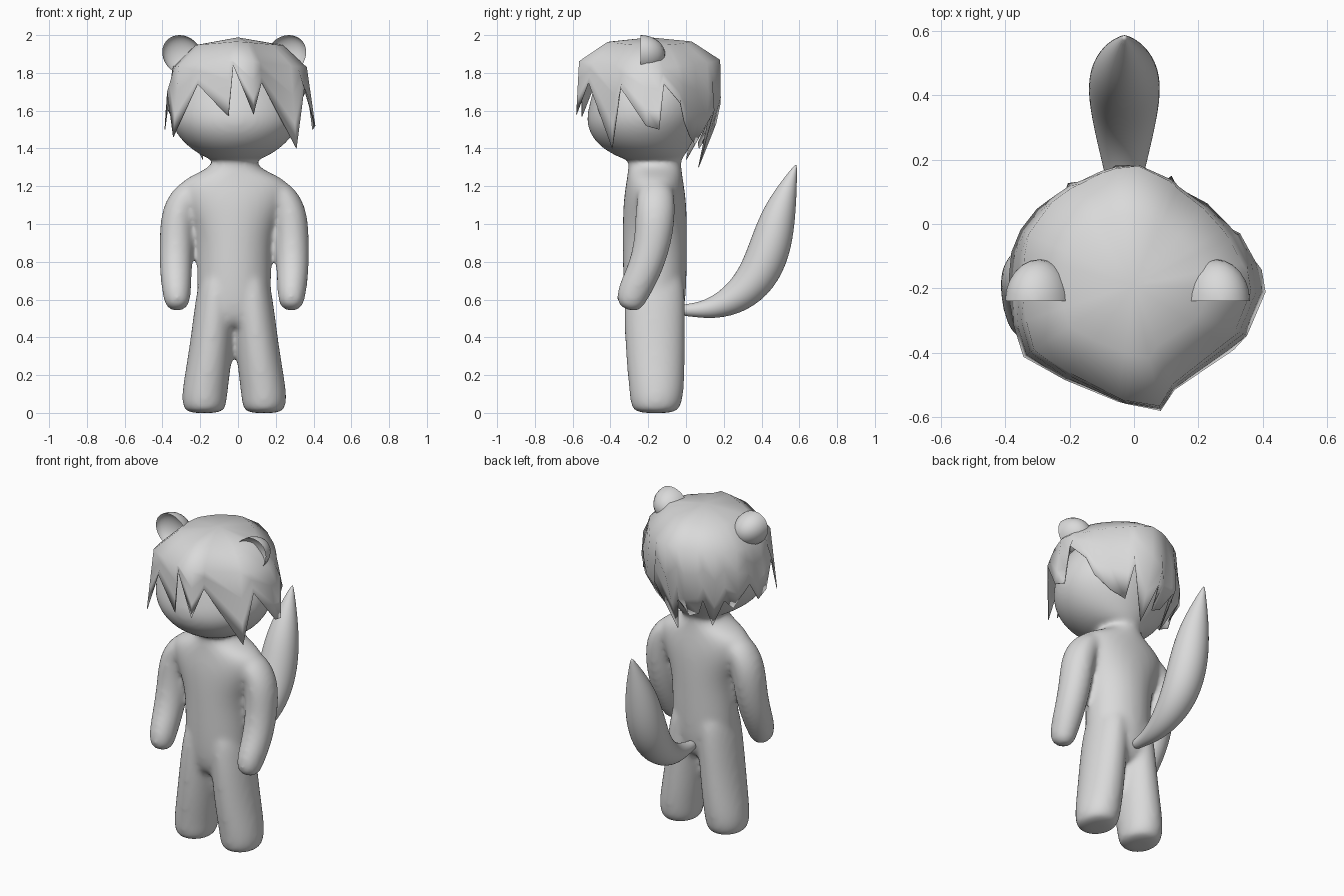
import bpy, bmesh
from math import sin, cos, pi, radians
from mathutils import Vector

cube = bpy.data.objects.get("Cube")
if cube:
    bpy.data.objects.remove(cube, do_unlink=True)

grey = bpy.data.materials.new("plain_grey")
grey.use_nodes = True
grey.diffuse_color = (0.7, 0.7, 0.7, 1)
grey.node_tree.nodes["Principled BSDF"].inputs["Base Color"].default_value = (0.7, 0.7, 0.7, 1)

MID = -0.02   # body centre line


def finish(name, bm, angle=60):
    bmesh.ops.recalc_face_normals(bm, faces=bm.faces)
    mesh = bpy.data.meshes.new(name)
    bm.to_mesh(mesh)
    bm.free()
    mesh.materials.append(grey)
    obj = bpy.data.objects.new(name, mesh)
    bpy.context.collection.objects.link(obj)
    bpy.ops.object.select_all(action='DESELECT')
    obj.select_set(True)
    bpy.context.view_layer.objects.active = obj
    bpy.ops.object.shade_smooth_by_angle(angle=radians(angle))
    return obj


def bridge(bm, rows):
    for low, high in zip(rows, rows[1:]):
        n = len(low)
        for i in range(n):
            j = (i + 1) % n
            bm.faces.new((low[i], low[j], high[j], high[i]))


def loft(bm, sections, upright=False, segments=16):
    """Closed tube through (x, y, z, half width, half depth) sections."""
    centres = [Vector(s[:3]) for s in sections]
    rows = []
    for i, s in enumerate(sections):
        before, after = centres[max(i - 1, 0)], centres[min(i + 1, len(centres) - 1)]
        along = Vector((0, 0, 1)) if upright else (after - before).normalized()
        u = Vector((1, 0, 0))
        u = (u - along * u.dot(along)).normalized()
        v = along.cross(u)
        turns = [2 * pi * k / segments for k in range(segments)]
        rows.append([bm.verts.new(centres[i] + u * s[3] * cos(t) + v * s[4] * sin(t))
                     for t in turns])
    bridge(bm, rows)
    bm.faces.new(rows[0])
    bm.faces.new(rows[-1])


def subdivide(obj):
    mod = obj.modifiers.new("subdivision", 'SUBSURF')
    mod.levels = mod.render_levels = 2


# Body: torso, limbs and head fused into one smooth skin
bm = bmesh.new()
torso = [(0.44, 0.1, 0.1), (0.5, 0.19, 0.155), (0.65, 0.203, 0.172), (0.88, 0.197, 0.174),
         (1.0, 0.225, 0.174), (1.12, 0.29, 0.17), (1.2, 0.31, 0.158), (1.25, 0.25, 0.15),
         (1.29, 0.15, 0.145), (1.33, 0.11, 0.142), (1.42, 0.12, 0.13)]
loft(bm, [(MID, -0.165, z, rx, ry) for z, rx, ry in torso], upright=True)

arm = [(0.18, -0.16, 1.19, 0.06, 0.08), (0.24, -0.16, 1.17, 0.08, 0.1),
       (0.3, -0.16, 1.07, 0.094, 0.11), (0.307, -0.175, 0.9, 0.092, 0.102),
       (0.31, -0.22, 0.75, 0.088, 0.092), (0.304, -0.285, 0.63, 0.078, 0.09),
       (0.3, -0.31, 0.54, 0.06, 0.065)]
leg = [(0.08, -0.165, 0.8, 0.09, 0.15), (0.098, -0.165, 0.6, 0.11, 0.166),
       (0.116, -0.165, 0.42, 0.114, 0.164), (0.135, -0.16, 0.25, 0.121, 0.158),
       (0.158, -0.155, 0.1, 0.124, 0.147), (0.158, -0.16, 0.025, 0.117, 0.134),
       (0.158, -0.16, -0.003, 0.09, 0.1)]
for side in (-1, 1):
    for limb, upright in ((arm, False), (leg, True)):
        loft(bm, [(MID + side * x, y, z, rx, ry) for x, y, z, rx, ry in limb], upright)

# Head sections: height, front, back, half width
head = [(1.325, -0.29, -0.03, 0.1), (1.365, -0.39, 0, 0.19), (1.43, -0.49, 0.04, 0.285),
        (1.54, -0.545, 0.1, 0.36), (1.66, -0.51, 0.12, 0.36),
        (1.8, -0.48, 0.1, 0.3), (1.9, -0.4, 0, 0.19)]
loft(bm, [(MID + 0.005, (f + b) / 2, z, w, (b - f) / 2) for z, f, b, w in head], upright=True)

body = finish("body_and_head", bm)
subdivide(body)
remesh = body.modifiers.new("fuse", 'REMESH')
remesh.mode = 'VOXEL'
remesh.voxel_size = 0.014
remesh.use_smooth_shade = True
soften = body.modifiers.new("soften", 'SMOOTH')
soften.factor = 0.5
soften.iterations = 16

# Tail: curved, swelling, pointed at the end
bm = bmesh.new()
tail = [(-0.04, 0.545, 0.03), (0.03, 0.543, 0.034), (0.14, 0.55, 0.058), (0.27, 0.605, 0.09),
        (0.38, 0.715, 0.112), (0.445, 0.87, 0.115), (0.485, 1.03, 0.097),
        (0.53, 1.17, 0.06), (0.585, 1.32, 0.004)]
loft(bm, [(MID - 0.01, y, z, r, r) for y, z, r in tail])
subdivide(finish("tail", bm))

# Ears: domed at the back, dished at the front
for side, name in ((-1, "right_ear"), (1, "left_ear")):
    bm = bmesh.new()
    bmesh.ops.create_uvsphere(bm, u_segments=24, v_segments=16, radius=1)
    for v in bm.verts:
        depth = v.co.y * 0.13 if v.co.y > 0 else -v.co.y * 0.06
        lean = side * 0.015 * v.co.z
        v.co = Vector((MID + side * 0.275 + v.co.x * 0.105 + lean,
                       -0.24 + depth, 1.895 + v.co.z * 0.105))
    finish(name, bm, 50)

# Hair strands: angle from the front, radius, height of the lower edge
strands = [(-171, 0.38, 1.53), (-164, 0.38, 1.4), (-152, 0.38, 1.43), (-147, 0.386, 1.55),
           (-136, 0.395, 1.34), (-128, 0.395, 1.54), (-116, 0.405, 1.46), (-105, 0.395, 1.62),
           (-94, 0.39, 1.5), (-82, 0.39, 1.53),
           (-72, 0.395, 1.7), (-57, 0.41, 1.46), (-36, 0.365, 1.74), (-8, 0.366, 1.57),
           (-4, 0.37, 1.84), (12, 0.4, 1.58), (21, 0.35, 1.75), (57, 0.37, 1.4),
           (66, 0.385, 1.72), (87, 0.41, 1.52), (97, 0.4, 1.5), (101, 0.385, 1.74),
           (116, 0.367, 1.64), (122, 0.36, 1.54), (138, 0.35, 1.46), (156, 0.35, 1.42),
           (161, 0.36, 1.6), (178, 0.38, 1.3)]


def hair_point(angle, radius, z):
    a = radians(angle)
    if cos(a) < -0.3:   # back of the hair tucks in towards the neck
        radius *= max(0.68, 1 - 1.7 * max(0, 1.57 - z))
    return (radius * sin(a), -0.19 - radius * cos(a), z)


bm = bmesh.new()
rows = [[] for _ in range(5)]
for angle, radius, rim in strands:
    across = abs(sin(radians(angle)))
    crown = 1.87 - 0.04 * across
    brow = radius * (0.98 - 0.09 * across)
    rows[0].append(bm.verts.new(hair_point(angle, radius * 0.58, 1.967 - 0.02 * across)))
    for row, t in zip(rows[1:], (0, 0.35, 0.7, 1)):
        row_radius = brow + (radius - brow) * t
        row.append(bm.verts.new(hair_point(angle, row_radius, crown + (rim - crown) * t)))
bridge(bm, rows)
top = bm.verts.new((0, -0.19, 1.988))
for i, v in enumerate(rows[0]):
    bm.faces.new((top, v, rows[0][(i + 1) % len(strands)]))
hair = finish("hair", bm, 75)
shell = hair.modifiers.new("thickness", 'SOLIDIFY')
shell.thickness = 0.004
shell.offset = -1
